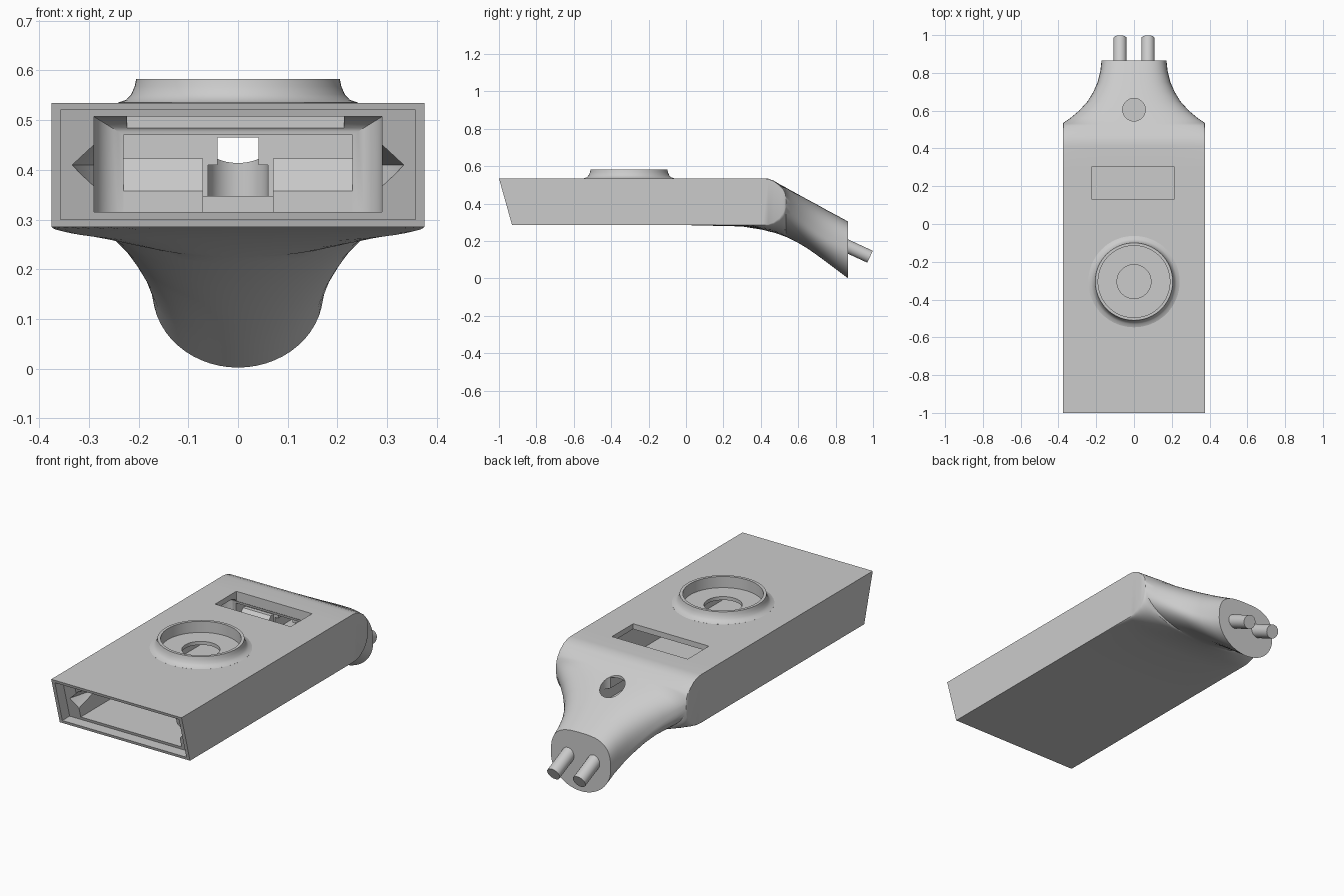
import bpy, bmesh, math
from mathutils import Vector

cube = bpy.data.objects.get("Cube")
if cube:
    bpy.data.objects.remove(cube, do_unlink=True)

grey = bpy.data.materials.new("plain grey")
grey.use_nodes = True
colour = (0.6, 0.6, 0.6, 1)
grey.diffuse_color = colour
grey.node_tree.nodes["Principled BSDF"].inputs["Base Color"].default_value = colour


def finish(name, bm):
    bmesh.ops.remove_doubles(bm, verts=bm.verts, dist=1e-5)
    bmesh.ops.recalc_face_normals(bm, faces=bm.faces)
    mesh = bpy.data.meshes.new(name)
    bm.to_mesh(mesh)
    bm.free()
    mesh.materials.append(grey)
    ob = bpy.data.objects.new(name, mesh)
    bpy.context.collection.objects.link(ob)
    return ob


def loft(name, rings, closed=False):
    """Skin a list of equal-length rings; closed joins the last to the first."""
    bm = bmesh.new()
    rows = [[bm.verts.new(p) for p in ring] for ring in rings]
    n = len(rows[0])
    pairs = list(zip(rows, rows[1:])) + ([(rows[-1], rows[0])] if closed else [])
    for a, b in pairs:
        for i in range(n):
            j = (i + 1) % n
            bm.faces.new((a[i], a[j], b[j], b[i]))
    if not closed:
        bm.faces.new(rows[0])
        bm.faces.new(rows[-1])
    return finish(name, bm)


def prism(name, x0, x1, profile):
    """Extrude a side profile of (y, z) points across x."""
    return loft(name, [[(x, y, z) for y, z in profile] for x in (x0, x1)])


def box(name, x0, x1, y0, y1, z0, z1):
    return prism(name, x0, x1, [(y0, z0), (y1, z0), (y1, z1), (y0, z1)])


def rod(name, a, b, r, r2=None, segs=48):
    a, b = Vector(a), Vector(b)
    bm = bmesh.new()
    bmesh.ops.create_cone(bm, cap_ends=True, segments=segs, radius1=r,
                          radius2=r if r2 is None else r2, depth=(b - a).length)
    turn = (b - a).to_track_quat('Z', 'Y')
    for v in bm.verts:
        v.co = turn @ v.co + (a + b) / 2
    return finish(name, bm)


def cut(target, cutter):
    cutter.hide_render = True
    mod = target.modifiers.new("cut", 'BOOLEAN')
    mod.operation, mod.solver, mod.object = 'DIFFERENCE', 'EXACT', cutter
    bpy.context.view_layer.objects.active = target
    bpy.ops.object.modifier_apply(modifier=mod.name)
    bpy.data.objects.remove(cutter, do_unlink=True)


def smooth(ob):
    bpy.ops.object.select_all(action='DESELECT')
    ob.select_set(True)
    bpy.context.view_layer.objects.active = ob
    bpy.ops.object.shade_smooth_by_angle(angle=math.radians(30))


TOP, BASE, WIDE = 0.535, 0.285, 0.375


def slant(z):
    return -1 + 0.07 * (TOP - z) / (TOP - BASE)


def section(y, w, zt, zb, zhi, zlo, round_top):
    """Section with straight sides from zlo to zhi and curved top and bottom."""
    k, pts = 14, []
    for sx in (1, -1):
        quarter = []
        for i in range(k + 1):
            a = math.pi / 2 * i / k
            c, s = max(math.cos(a), 0), math.sin(a)
            quarter.append((w * c ** (2 / round_top), zhi + (zt - zhi) * s ** (2 / round_top)))
        lower = [(w * math.cos(math.pi / 2 * i / k), zlo + (zb - zlo) * math.sin(math.pi / 2 * i / k))
                 for i in range(k, -1, -1)]
        half = lower + quarter
        if sx < 0:
            half = half[::-1]
        half = half[:-1]
        pts += [(sx * x, slant(z) if y is None else y, z) for x, z in half]
    return pts


# Straight case, then the rounded shoulder, then the drooping neck
rings = [section(None, WIDE, TOP, BASE, TOP, BASE, 2),
         section(0, WIDE, TOP, BASE, TOP, BASE, 2),
         section(0.3, WIDE, TOP, 0.278, TOP, BASE, 2)]
for y, zt, zb in [(0.41, 0.535, 0.26), (0.44, 0.533, 0.252), (0.47, 0.522, 0.245),
                  (0.5, 0.504, 0.235), (0.52, 0.494, 0.228), (0.53, 0.488, 0.224)]:
    h = math.sqrt(0.125 ** 2 - (y - 0.41) ** 2)
    rings.append(section(y, WIDE, max(zt, 0.41 + h), zb, 0.41 + h, 0.41 - h, 3))
for y, w, zt, zb, zm in [(0.535, 0.375, 0.485, 0.222, 0.41), (0.56, 0.338, 0.471, 0.21, 0.375),
                         (0.6, 0.29, 0.45, 0.19, 0.335), (0.65, 0.245, 0.422, 0.16, 0.287),
                         (0.7, 0.215, 0.395, 0.125, 0.247), (0.75, 0.193, 0.367, 0.088, 0.214),
                         (0.81, 0.178, 0.335, 0.043, 0.182), (0.865, 0.172, 0.305, 0.002, 0.155)]:
    rings.append(section(y, w, zt, zb, zm, zm, 3))
body = loft("body", rings)

# Shallow recess behind the front rim
back = 0.06
cut(body, prism("recess_cutter", -0.357, 0.357,
                [(-1.1, 0.3), (slant(0.3) + back, 0.3), (slant(0.52) + back, 0.52), (-1.1, 0.52)]))

# Main cavity with a rounded inner end
steps = [(-1.1, 0.29, 0.507)]
for i in range(9):
    a = math.pi / 2 * i / 8
    steps.append((0.25 + 0.06 * math.sin(a), 0.23 + 0.06 * math.cos(a), 0.47 + 0.037 * math.cos(a)))
steps.append((0.39, 0.23, 0.47))
cut(body, loft("cavity_cutter", [[(-w, y, 0.315), (w, y, 0.315), (w, y, z), (-w, y, z)]
                                 for y, w, z in steps]))

# Side catches, top window, dial seat and neck hole
for s in (-1, 1):
    catch = rod("catch_cutter", (s * 0.28, 0, 0.41), (s * 0.335, 0, 0.41), 0.055, 0, 4)
    for v in catch.data.vertices:
        v.co.y = v.co.y * 3.5 - 0.9
    cut(body, catch)
cut(body, box("window_cutter", -0.223, 0.213, 0.13, 0.305, 0.4, 0.6))
cut(body, rod("seat_cutter", (0, -0.305, 0.525), (0, -0.305, 0.7), 0.19, segs=64))
cut(body, rod("dial_hole_cutter", (0, -0.305, 0.45), (0, -0.305, 0.7), 0.09))
cut(body, rod("neck_hole_cutter", (0, 0.605, 0.347), (0, 0.605, 0.7), 0.06))
cut(body, box("channel_cutter", -0.041, 0.041, 0.35, 0.605, 0.347, 0.465))
cut(body, box("low_channel_cutter", -0.06, 0.06, 0.35, 0.605, 0.347, 0.41))
smooth(body)

# Flared ring around the dial seat
profile = [(0.19, 0.52), (0.19, 0.583), (0.205, 0.583), (0.208, 0.568),
           (0.215, 0.552), (0.225, 0.541), (0.242, 0.5352), (0.242, 0.52)]
ring_steps = [2 * math.pi * i / 64 for i in range(64)]
smooth(loft("dial_ring", [[(r * math.cos(a), -0.305 + r * math.sin(a), z) for r, z in profile]
                          for a in ring_steps], closed=True))

# Sloped stops and the sill between them at the back of the cavity
for side, x0, x1 in (("right", -0.235, -0.07), ("left", 0.07, 0.235)):
    prism(side + "_stop", x0, x1, [(0.31, 0.31), (0.31, 0.357), (0.37, 0.423), (0.4, 0.423), (0.4, 0.31)])
box("sill", -0.07, 0.07, 0.32, 0.4, 0.31, 0.347)

# Pins leaving the neck
for side, x in (("right", -0.074), ("left", 0.074)):
    smooth(rod(side + "_pin", (x, 0.83, 0.187), (x, 0.984, 0.116), 0.035, segs=32))
